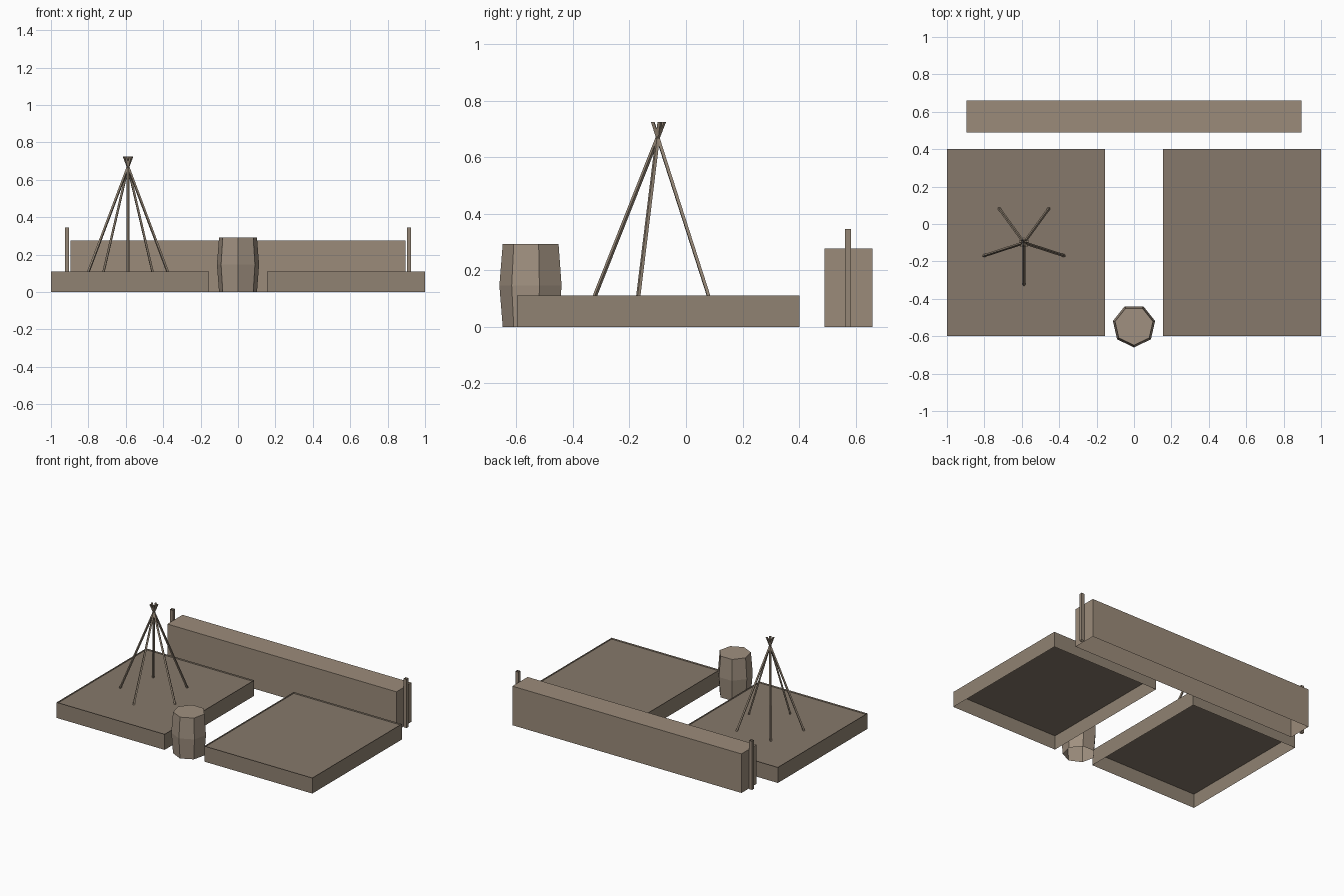
import bpy, bmesh
from math import sin, cos, pi
from mathutils import Vector

if "Cube" in bpy.data.objects:
    bpy.data.objects.remove(bpy.data.objects["Cube"])


def material(name, rgb):
    m = bpy.data.materials.new(name)
    m.diffuse_color = (*rgb, 1)
    m.use_nodes = True
    m.node_tree.nodes["Principled BSDF"].inputs["Base Color"].default_value = m.diffuse_color
    return m


PLANK = material("plank", (0.28, 0.225, 0.17))
SOIL = material("soil", (0.24, 0.19, 0.145))
HEDGE = material("hedge", (0.33, 0.26, 0.195))
WOOD = material("wood", (0.35, 0.28, 0.215))
CANE = material("cane", (0.3, 0.24, 0.18))


def make(name, mat, build):
    bm = bmesh.new()
    build(bm)
    me = bpy.data.meshes.new(name)
    bm.to_mesh(me)
    bm.free()
    me.materials.append(mat)
    ob = bpy.data.objects.new(name, me)
    bpy.context.collection.objects.link(ob)
    return ob


def face(bm, pts):
    return bm.faces.new([bm.verts.new(p) for p in pts])


def loft(bm, rings, cap_top=False):
    """Skin closed rings of points, bottom to top, counter-clockwise."""
    rows = [[bm.verts.new(p) for p in r] for r in rings]
    n = len(rows[0])
    for a, b in zip(rows, rows[1:]):
        for i in range(n):
            j = (i + 1) % n
            bm.faces.new((a[i], a[j], b[j], b[i]))
    if cap_top:
        bm.faces.new(rows[-1])


def rect(x0, x1, y0, y1, z):
    return [(x0, y0, z), (x1, y0, z), (x1, y1, z), (x0, y1, z)]


# Raised beds: thin plank walls, open below, with soil just under the rim
Y0, Y1 = -0.598, 0.402
for side, x0, x1 in (("left", -1.0, -0.155), ("right", 0.155, 1.0)):
    make(side + "_bed_frame", PLANK, lambda bm: loft(
        bm, [rect(x0, x1, Y0, Y1, z) for z in (0, 0.11)]))
    make(side + "_bed_soil", SOIL,
         lambda bm: face(bm, rect(x0, x1, Y0, Y1, 0.1)))

# Hedge, open underneath
make("hedge", HEDGE, lambda bm: loft(
    bm, [rect(-0.896, 0.896, 0.49, 0.66, z) for z in (0, 0.276)], True))

# Hedge end posts: slim open square tubes
for side, x in (("left", -0.914), ("right", 0.914)):
    make(side + "_post", CANE, lambda bm: loft(
        bm, [rect(x - 0.011, x + 0.011, 0.562, 0.584, z) for z in (0, 0.345)]))

# Cane wigwam: five leaning poles crossing near the top
CX, CY = -0.588, -0.1
for k in range(5):
    a = -pi / 2 + k * 2 * pi / 5
    out, tan = Vector((cos(a), sin(a), 0)), Vector((-sin(a), cos(a), 0))

    def pole(bm):
        rings = []
        for r, z in ((0.226, 0.1), (-0.022, 0.725)):
            c = Vector((CX, CY, z)) + out * r
            rings.append([c + d * 0.008 for d in (out, tan, -out, -tan)])
        loft(bm, rings, True)
    make("cane_%d" % (k + 1), CANE, pole)


# Water barrel: seven sides, bulging at mid height
def heptagon(r, z):
    return [(r * cos(-pi / 2 + i * 2 * pi / 7),
             -0.5443 + r * sin(-pi / 2 + i * 2 * pi / 7), z) for i in range(7)]


make("barrel", WOOD, lambda bm: loft(
    bm, [heptagon(0.104, 0), heptagon(0.1157, 0.146), heptagon(0.104, 0.292)], True))
